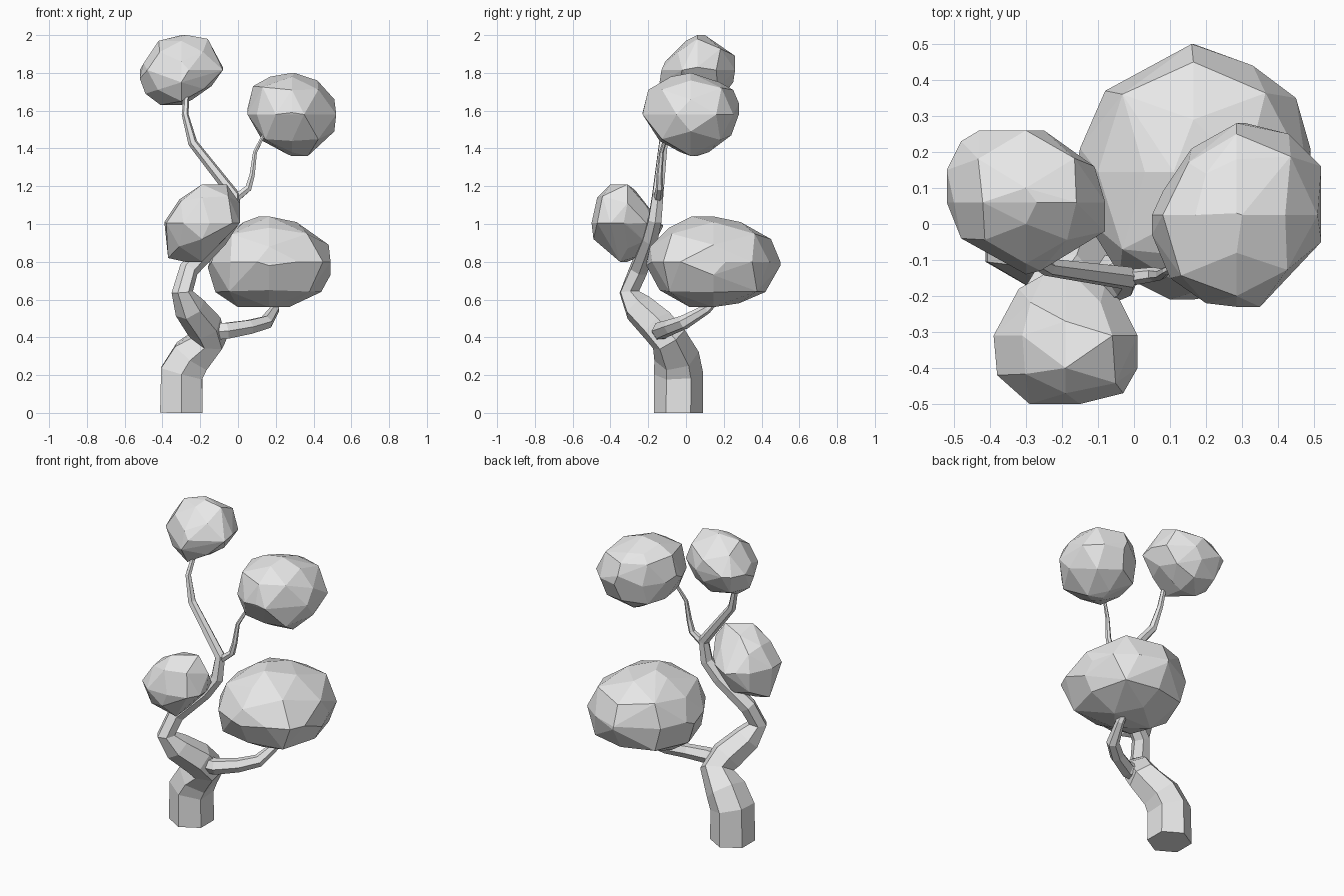
import bpy
import bmesh
import math
from itertools import product
from mathutils import Vector

cube = bpy.data.objects.get("Cube")
if cube:
    bpy.data.objects.remove(cube, do_unlink=True)

GREY = (0.8, 0.8, 0.8, 1.0)
grey = bpy.data.materials.new("light_grey")
grey.use_nodes = True
grey.diffuse_color = GREY
grey.node_tree.nodes["Principled BSDF"].inputs["Base Color"].default_value = GREY


def finish(bm, name):
    """Turn a bmesh into a flat-shaded object."""
    bmesh.ops.recalc_face_normals(bm, faces=bm.faces[:])
    mesh = bpy.data.meshes.new(name)
    bm.to_mesh(mesh)
    bm.free()
    mesh.materials.append(grey)
    obj = bpy.data.objects.new(name, mesh)
    bpy.context.collection.objects.link(obj)
    return obj


def tapered_limb(name, path, sides=6):
    """Sweep a shrinking polygon along (x, y, z, radius) stations."""
    points = [Vector(station[:3]) for station in path]
    last = len(points) - 1
    bm = bmesh.new()
    rings = []
    heading = Vector((0, 0, 1))
    across, along = Vector((1, 0, 0)), Vector((0, 1, 0))
    for i, point in enumerate(points):
        before = (point - points[max(i - 1, 0)]).normalized()
        after = (points[min(i + 1, last)] - point).normalized()
        tangent = (before + after).normalized()
        turn = heading.rotation_difference(tangent)
        across, along = turn @ across, turn @ along
        heading = tangent
        ring = []
        for k in range(sides):
            a = math.tau * k / sides
            ring.append(bm.verts.new(point + path[i][3] * (along * math.cos(a) + across * math.sin(a))))
        rings.append(ring)
    for low, high in zip(rings, rings[1:]):
        for k in range(sides):
            n = (k + 1) % sides
            bm.faces.new((low[k], low[n], high[n], high[k]))
    bm.faces.new(rings[0])
    bm.faces.new(rings[-1])
    return finish(bm, name)


def reach(outline, centre, direction):
    """Distance from the centre to a convex outline along a direction."""
    best = math.inf
    for p, q in zip(outline, outline[1:] + outline[:1]):
        normal = Vector((q.y - p.y, p.x - q.x))
        offset = normal.dot(p - centre)
        if offset < 0:
            normal, offset = -normal, -offset
        slope = normal.dot(direction)
        if slope > 1e-6:
            best = min(best, offset / slope)
    return best


def leaf_clump(name, front, side, top, bulges=()):
    """Faceted clump spanned by its three mid-plane outlines, in hundredths."""
    planes = ((0, 2), (1, 2), (0, 1))
    outlines = [[Vector(p) / 100 for p in line] for line in (front, side, top)]
    spans = {}
    for axes, line in zip(planes, outlines):
        for slot, axis in enumerate(axes):
            spans.setdefault(axis, []).extend(p[slot] for p in line)
    centre = Vector([(min(spans[a]) + max(spans[a])) / 2 for a in range(3)])
    half = Vector([(max(spans[a]) - min(spans[a])) / 2 for a in range(3)])
    bm = bmesh.new()
    for axes, line in zip(planes, outlines):
        for p in line:
            spot = centre.copy()
            spot[axes[0]], spot[axes[1]] = p
            bm.verts.new(spot)
    for bulge in bulges:
        bm.verts.new(Vector(bulge) / 100)
    # round out the eight corners between the outlines
    for signs in product((-1, 1), repeat=3):
        d = Vector([s * h for s, h in zip(signs, half)])
        size = min(reach(line, Vector((centre[a], centre[b])), Vector((d[a], d[b])))
                   for (a, b), line in zip(planes, outlines))
        bm.verts.new(centre + d * size * 0.93)
    hull = bmesh.ops.convex_hull(bm, input=bm.verts[:])
    spare = {e for e in hull["geom_interior"] + hull["geom_unused"]
             if isinstance(e, bmesh.types.BMVert)}
    bmesh.ops.delete(bm, geom=list(spare), context="VERTS")
    bmesh.ops.dissolve_limit(bm, angle_limit=math.radians(7),
                             verts=bm.verts[:], edges=bm.edges[:])
    return finish(bm, name)


# Winding trunk and its two side branches
tapered_limb("trunk", [
    (-.3, -.04, 0, .13), (-.298, -.04, .21, .13), (-.245, -.05, .3, .12),
    (-.155, -.09, .39, .1), (-.18, -.15, .46, .098), (-.255, -.25, .555, .085),
    (-.295, -.3, .64, .057), (-.26, -.25, .76, .052), (-.1, -.19, .92, .045),
    (-.03, -.165, 1.02, .04), (-.02, -.15, 1.15, .033), (-.24, -.12, 1.43, .025),
    (-.28, -.1, 1.58, .018), (-.27, -.04, 1.72, .014)])
tapered_limb("lower_branch", [
    (-.16, -.13, .43, .052), (-.06, -.135, .435, .048), (.06, -.08, .455, .042),
    (.15, -.01, .48, .038), (.195, .11, .55, .026), (.2, .18, .62, .016)])
tapered_limb("upper_branch", [
    (-.02, -.15, 1.13, .024), (.055, -.14, 1.19, .02), (.075, -.14, 1.26, .016),
    (.09, -.13, 1.38, .012), (.14, -.1, 1.48, .009)])

# Four faceted leaf clumps
leaf_clump(
    "top_clump",
    [(-52, 177), (-49, 169), (-41, 163), (-24, 166), (-14, 173), (-8, 183),
     (-16, 198), (-27, 200), (-42, 197), (-50, 185)],
    [(-14, 175), (-11, 186), (0, 197), (10, 200), (26, 189), (25, 175),
     (18, 166), (6, 163), (-8, 165)],
    [(-52, 15), (-48, 23), (-43, 26), (-25, 26), (-11, 16), (-8, -2),
     (-26, -13), (-37, -9), (-48, -4)])
leaf_clump(
    "upper_clump",
    [(5, 161), (8, 173), (17, 178), (30, 180), (42, 176), (51, 166),
     (51, 149), (37, 136), (26, 137), (13, 144)],
    [(-23, 159), (-20, 171), (-8, 178), (3, 180), (18, 175), (25, 171),
     (28, 164), (24, 147), (12, 138), (6, 136), (-3, 138), (-14, 144)],
    [(5, -3), (8, 9), (16, 21), (31, 28), (43, 25), (52, 16), (52, -5),
     (35, -23), (20, -22), (10, -15)],
    bulges=[(20, 14, 175)])
leaf_clump(
    "front_clump",
    [(-39, 101), (-31, 113), (-19, 119), (-6, 121), (1, 111), (0, 100),
     (-12, 87), (-28, 80), (-37, 82)],
    [(-50, 101), (-47, 114), (-40, 121), (-27, 118), (-20, 110), (-12, 99),
     (-19, 85), (-35, 80), (-49, 92)],
    [(-38, -37), (-32, -18), (-25, -14), (-8, -17), (-4, -21), (1, -33),
     (1, -40), (-3, -47), (-15, -50), (-29, -50), (-38, -42)])
leaf_clump(
    "big_clump",
    [(-16, 77), (-10, 92), (3, 101), (11, 104), (31, 101), (48, 89),
     (49, 73), (44, 64), (27, 56), (0, 56), (-12, 64)],
    [(-21, 78), (-19, 88), (-9, 98), (3, 104), (29, 101), (45, 92),
     (50, 78), (42, 64), (28, 58), (2, 56), (-14, 65)],
    [(-15, 21), (-8, 37), (16, 50), (33, 44), (45, 35), (49, 21), (49, -3),
     (45, -12), (32, -18), (10, -21), (-4, -14), (-14, 2)])
